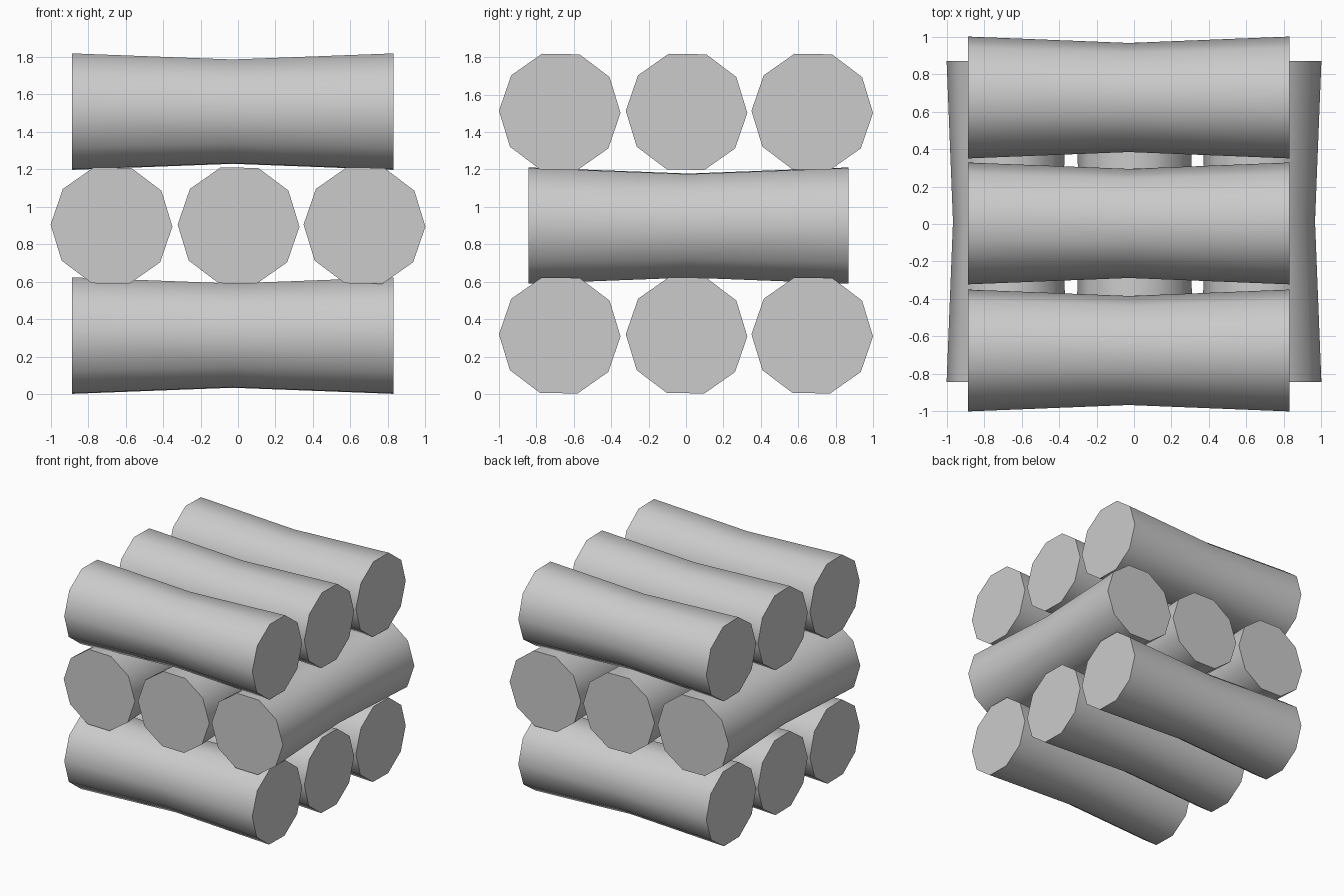
import bpy, bmesh
from math import cos, sin, pi, radians

if "Cube" in bpy.data.objects:
    bpy.data.objects.remove(bpy.data.objects["Cube"])

SIDES = 10
R_END, R_WAIST = 0.325, 0.291


def make_log(name, axis, start, waist, end, offset, z):
    """Ten-sided log along x or y, slightly pinched at the waist."""
    bm = bmesh.new()
    rings = []
    for t, r in ((start, R_END), (waist, R_WAIST), (end, R_END)):
        ring = []
        for i in range(SIDES):
            a = 2 * pi * i / SIDES - radians(1)
            u, v = offset + r * cos(a), z + r * sin(a)
            ring.append(bm.verts.new((t, u, v) if axis == 'x' else (u, t, v)))
        rings.append(ring)
    # Sides
    for a, b in zip(rings, rings[1:]):
        for i in range(SIDES):
            j = (i + 1) % SIDES
            bm.faces.new((a[i], a[j], b[j], b[i]))
    # Flat sawn ends
    bm.faces.new(rings[0])
    bm.faces.new(rings[-1])
    bmesh.ops.recalc_face_normals(bm, faces=bm.faces[:])
    mesh = bpy.data.meshes.new(name)
    bm.to_mesh(mesh)
    bm.free()
    obj = bpy.data.objects.new(name, mesh)
    bpy.context.collection.objects.link(obj)
    # Smooth bark, crisp end rims
    bpy.ops.object.select_all(action='DESELECT')
    obj.select_set(True)
    bpy.context.view_layer.objects.active = obj
    bpy.ops.object.shade_smooth_by_angle(angle=radians(50))


# Three crossed layers of three logs
layers = (
    ("bottom_log", 'x', -0.885, -0.028, 0.83, 0.313),
    ("middle_log", 'y', -0.843, 0.013, 0.87, 0.90),
    ("top_log", 'x', -0.885, -0.028, 0.83, 1.508),
)
for name, axis, start, waist, end, z in layers:
    for n, offset in enumerate((-0.675, 0.003, 0.675), 1):
        make_log(f"{name}_{n}", axis, start, waist, end, offset, z)
